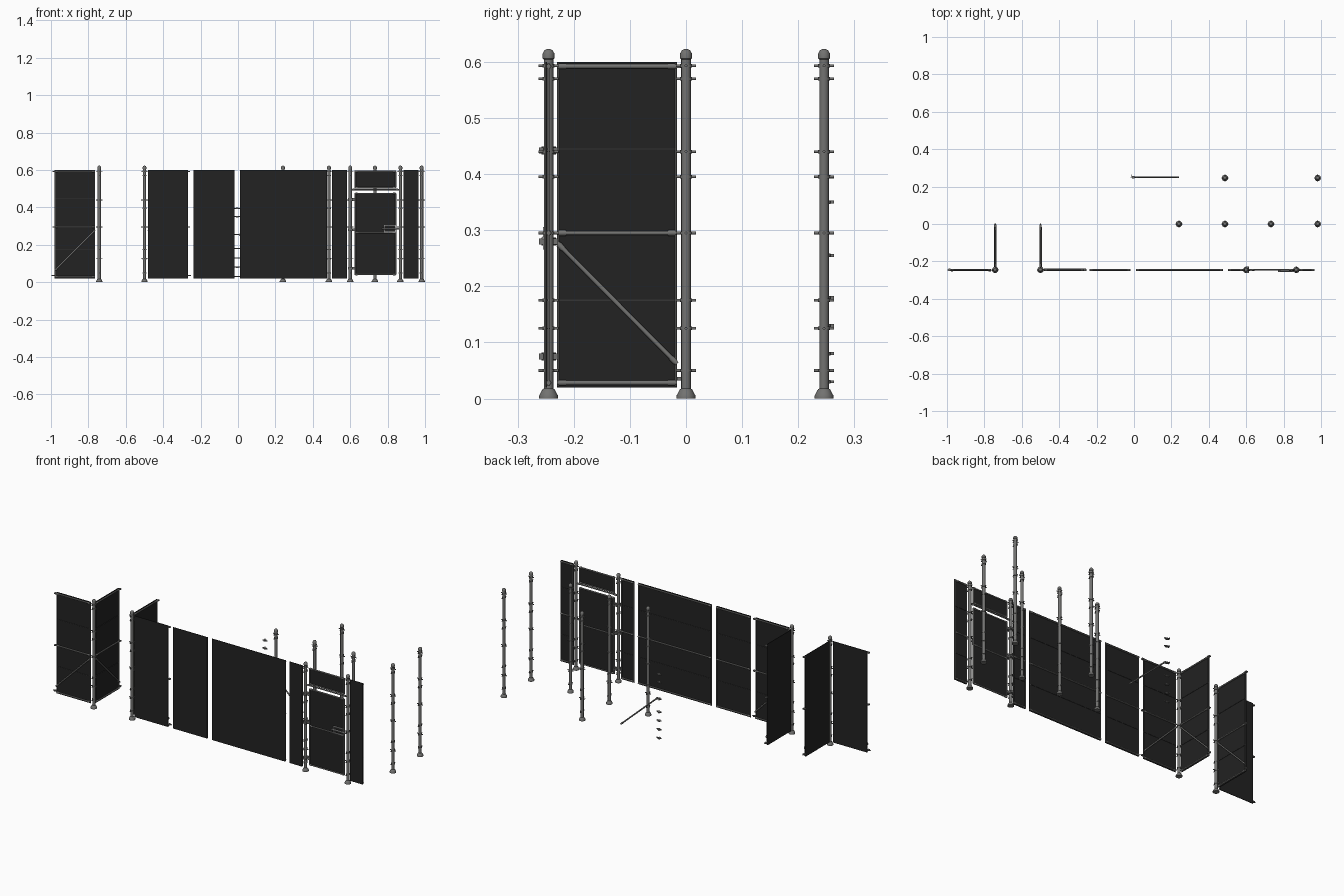
import bpy, math
from mathutils import Vector

cube = bpy.data.objects.get("Cube")
if cube:
    bpy.data.objects.remove(cube)


def material(name, r, g, b):
    m = bpy.data.materials.new(name)
    m.use_nodes = True
    m.diffuse_color = (r, g, b, 1)
    m.node_tree.nodes["Principled BSDF"].inputs["Base Color"].default_value = (r, g, b, 1)
    return m


SHEET = material("dark sheet", 0.016, 0.016, 0.016)
STEEL = material("grey steel", 0.17, 0.17, 0.165)
SEAM = material("seam grey", 0.035, 0.035, 0.035)
PALE = material("pale latch", 0.4, 0.4, 0.4)


class Part:
    """Collects simple solids into one mesh object."""

    def __init__(self, name, mat):
        self.name, self.mat, self.verts, self.faces = name, mat, [], []

    def box(self, center, size):
        c, s, n = Vector(center), Vector(size) / 2, len(self.verts)
        for x in (-1, 1):
            for y in (-1, 1):
                for z in (-1, 1):
                    self.verts.append(c + Vector((x * s.x, y * s.y, z * s.z)))
        for f in ((0, 1, 3, 2), (4, 6, 7, 5), (0, 4, 5, 1), (2, 3, 7, 6), (0, 2, 6, 4), (1, 5, 7, 3)):
            self.faces.append([n + i for i in f])

    def lathe(self, start, axis, profile, sides=14):
        """Spin (radius, distance) pairs around an axis."""
        start, axis, n = Vector(start), Vector(axis).normalized(), len(self.verts)
        u = axis.orthogonal().normalized()
        v = axis.cross(u)
        for r, d in profile:
            for i in range(sides):
                t = math.tau * i / sides
                self.verts.append(start + axis * d + (u * math.cos(t) + v * math.sin(t)) * r)
        for k in range(len(profile) - 1):
            for i in range(sides):
                j = (i + 1) % sides
                self.faces.append([n + k * sides + i, n + k * sides + j,
                                   n + (k + 1) * sides + j, n + (k + 1) * sides + i])
        last = n + (len(profile) - 1) * sides
        self.faces.append([n + i for i in reversed(range(sides))])
        self.faces.append([last + i for i in range(sides)])

    def pipe(self, a, b, r, collars=False):
        a, b = Vector(a), Vector(b)
        length = (b - a).length
        self.lathe(a, b - a, [(r, 0), (r, length)], 12)
        if collars:
            for d in (0.004, length - 0.016):
                self.lathe(a, b - a, [(r * 1.3, d), (r * 1.3, d + 0.012)], 12)

    def finish(self):
        mesh = bpy.data.meshes.new(self.name)
        mesh.from_pydata(self.verts, [], self.faces)
        mesh.materials.append(self.mat)
        obj = bpy.data.objects.new(self.name, mesh)
        bpy.context.scene.collection.objects.link(obj)
        bpy.ops.object.select_all(action='DESELECT')
        obj.select_set(True)
        bpy.context.view_layer.objects.active = obj
        bpy.ops.object.shade_smooth_by_angle(angle=math.radians(40))
        return obj


ROW = -0.245            # y of the main wall
LUGS = (0.05, 0.125, 0.175, 0.295, 0.395, 0.44, 0.57, 0.593)


def post(name, x, y):
    p = Part(name, STEEL)
    # flared foot, tube and domed cap
    p.lathe((x, y, 0), (0, 0, 1), [(0.017, 0), (0.017, 0.005), (0.011, 0.016), (0.0085, 0.018),
                                   (0.0085, 0.604), (0.0105, 0.606), (0.0105, 0.615),
                                   (0.007, 0.621), (0.002, 0.623)], 18)
    for i, z in enumerate(LUGS):
        p.lathe((x, y, z - 0.003), (0, 0, 1), [(0.0105, 0), (0.0105, 0.006)])
        p.pipe((x, y - 0.018, z), (x, y + 0.018, z), 0.0025)
        if i % 2:
            p.pipe((x - 0.018, y, z), (x + 0.018, y, z), 0.0025)
    p.finish()


def panel(name, start, end, facing, brace=False):
    """Sheet with rails on the facing side; a brace rises toward start."""
    a, b = Vector((*start, 0)), Vector((*end, 0))
    n = Vector((*facing, 0))
    along = (b - a).normalized()
    across = Vector((abs(along.x), abs(along.y), 0)) * (b - a).length
    thick = Vector((abs(n.x), abs(n.y), 0))
    mid = (a + b) / 2
    up = Vector((0, 0, 1))
    sheet = Part(name + "_sheet", SHEET)
    sheet.box(mid - n * 0.004 + up * 0.31, across + thick * 0.003 + up * 0.58)
    sheet.finish()
    seams = Part(name + "_seams", SEAM)
    for z in (0.175, 0.445):
        seams.box(mid - n * 0.002 + up * z, across + thick * 0.003 + up * 0.002)
    seams.finish()
    frame = Part(name + "_frame", STEEL)
    for z in (0.028, 0.295, 0.592):
        frame.pipe(a + up * z, b + up * z, 0.004, True)
    for e in (a + along * 0.002, b - along * 0.002):
        frame.pipe(e + up * 0.022, e + up * 0.598, 0.0018)
    if brace:
        frame.pipe(a + n * 0.003 + up * 0.278, b + n * 0.003 + up * 0.062, 0.004, True)
        # couplers on the free end
        for z in (0.035, 0.295, 0.592):
            frame.box(b + along * 0.006 + up * z, (0.012, 0.012, 0.006))
        frame.pipe(b + up * 0.035, b + along * 0.018 + up * 0.035, 0.003)
    frame.finish()


# Standing posts
spots = [(-0.742, ROW), (-0.5, ROW), (0.6, ROW), (0.868, ROW), (0.24, 0), (0.486, 0),
         (0.732, 0), (0.982, 0), (0.486, 0.246), (0.982, 0.246)]
for i, (x, y) in enumerate(spots):
    post(f"post_{i + 1}", x, y)

# Corner sections with braces
panel("outer_corner_front", (-0.764, ROW), (-0.98, ROW), (0, -1), True)
panel("outer_corner_wing", (-0.742, -0.23), (-0.742, -0.016), (1, 0), True)
panel("inner_corner_front", (-0.48, ROW), (-0.268, ROW), (0, 1), True)
panel("inner_corner_wing", (-0.5, -0.23), (-0.5, -0.016), (1, 0), True)

# Straight wall sections
for name, x0, x1 in (("short_wall", -0.238, -0.02), ("long_wall", 0.01, 0.475),
                     ("gate_side_left", 0.502, 0.582), ("gate_side_right", 0.886, 0.966)):
    panel(name, (x0, ROW), (x1, ROW), (0, 1))

# Gate leaf and the panel over it
gate_sheet = Part("gate_sheets", SHEET)
gate_frame = Part("gate_frame", STEEL)
for x0, x1, z0, z1 in ((0.63, 0.84, 0.042, 0.474), (0.63, 0.84, 0.505, 0.592)):
    gate_sheet.box(((x0 + x1) / 2, ROW, (z0 + z1) / 2), (x1 - x0, 0.003, z1 - z0))
    for z in (z0, z1):
        gate_frame.pipe((x0 - 0.006, ROW, z), (x1 + 0.006, ROW, z), 0.004, True)
    for x in (x0 - 0.004, x1 + 0.004):
        gate_frame.pipe((x, ROW, z0), (x, ROW, z1), 0.004)
gate_frame.pipe((0.627, ROW, 0.265), (0.843, ROW, 0.265), 0.004, True)
# lintel rail joining the two gate posts
gate_frame.pipe((0.608, ROW, 0.495), (0.86, ROW, 0.495), 0.004, True)
gate_sheet.finish()
gate_frame.finish()

hinges = Part("gate_hinges", STEEL)
for z in (0.075, 0.28, 0.442):
    hinges.box((0.614, ROW, z), (0.024, 0.006, 0.014))
    hinges.lathe((0.6, ROW, z - 0.007), (0, 0, 1), [(0.013, 0), (0.013, 0.014)])
    for y in (-0.013, 0.013):
        hinges.box((0.606, ROW + y, z), (0.018, 0.008, 0.011))
hinges.finish()

# Sliding latch: an open bracket with a bolt
latch = Part("gate_latch", PALE)
for z in (0.268, 0.304):
    latch.box((0.812, ROW - 0.006, z), (0.06, 0.007, 0.004))
for x in (0.782, 0.842):
    latch.box((x, ROW - 0.006, 0.286), (0.004, 0.007, 0.04))
latch.pipe((0.77, ROW - 0.008, 0.286), (0.862, ROW - 0.008, 0.286), 0.004)
latch.finish()

# Loose brace and its column of clamps
loose = Part("loose_brace", STEEL)
loose.pipe((0.238, 0.25, 0.045), (0.004, 0.25, 0.258), 0.004, True)
loose.finish()
clamps = Part("loose_clamps", STEEL)
for z in (0.03, 0.08, 0.13, 0.18, 0.255, 0.35, 0.395):
    clamps.lathe((-0.004, 0.25, z - 0.003), (0, 0, 1), [(0.008, 0), (0.008, 0.006)])
    clamps.box((-0.004, 0.25, z), (0.03, 0.005, 0.005))
    clamps.box((-0.012, 0.257, z), (0.005, 0.014, 0.005))
clamps.finish()
